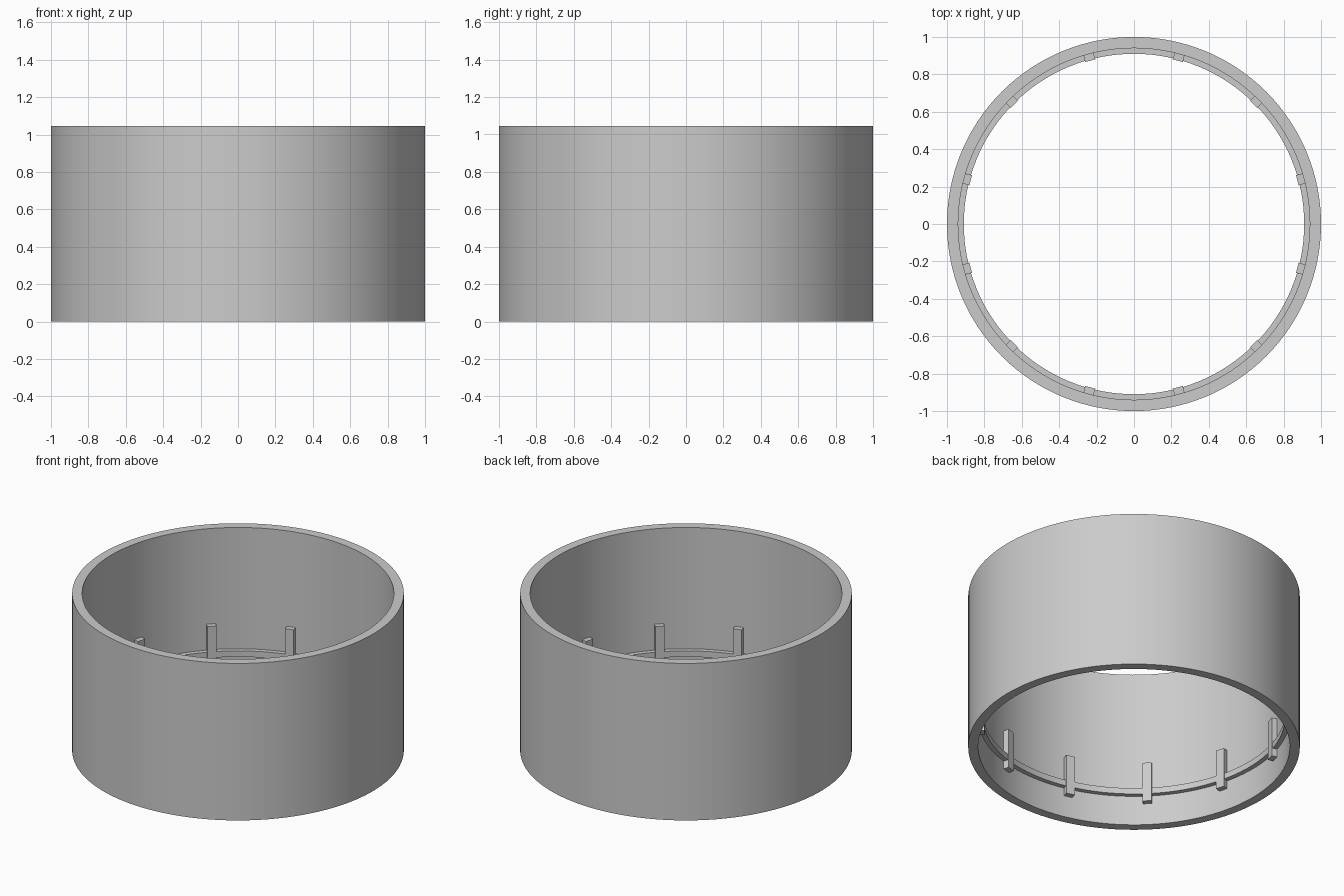
import bpy
import bmesh
from math import cos, sin, pi, radians
from mathutils import Matrix

cube = bpy.data.objects.get("Cube")
if cube:
    bpy.data.objects.remove(cube, do_unlink=True)

SEGMENTS = 128
RIBS = 12

grey = bpy.data.materials.new("plain grey")
grey.use_nodes = True
colour = (0.6, 0.6, 0.6, 1)
grey.diffuse_color = colour
grey.node_tree.nodes["Principled BSDF"].inputs["Base Color"].default_value = colour


def finish(name, bm, smooth):
    """Turn a bmesh into a named, coloured object."""
    bmesh.ops.recalc_face_normals(bm, faces=bm.faces)
    mesh = bpy.data.meshes.new(name)
    bm.to_mesh(mesh)
    bm.free()
    mesh.materials.append(grey)
    obj = bpy.data.objects.new(name, mesh)
    bpy.context.collection.objects.link(obj)
    if smooth:
        bpy.ops.object.select_all(action='DESELECT')
        obj.select_set(True)
        bpy.context.view_layer.objects.active = obj
        bpy.ops.object.shade_smooth_by_angle(angle=radians(30))
    return obj


def ring(name, inner, outer, bottom, top):
    """Sweep a rectangular section around the z axis."""
    bm = bmesh.new()
    section = [(inner, bottom), (outer, bottom), (outer, top), (inner, top)]
    loops = []
    for i in range(SEGMENTS):
        a = 2 * pi * i / SEGMENTS
        loops.append([bm.verts.new((r * cos(a), r * sin(a), z)) for r, z in section])
    for i, here in enumerate(loops):
        there = loops[(i + 1) % SEGMENTS]
        for j in range(4):
            k = (j + 1) % 4
            bm.faces.new((here[j], there[j], there[k], here[k]))
    return finish(name, bm, True)


# Outer wall, open at both ends
ring("outer_wall", 0.94, 1.0, 0, 1.045)

# Thin ledge around the inside, sunk slightly into the wall
ring("inner_ledge", 0.91, 0.95, 0.198, 0.238)

# Upright ribs spaced evenly across the ledge
bottom, top = 0.145, 0.41
near, far, width = 0.904, 0.955, 0.056
for n in range(RIBS):
    bm = bmesh.new()
    turn = Matrix.Rotation(2 * pi * (n + 0.5) / RIBS, 4, 'Z')
    place = Matrix.Translation(((near + far) / 2, 0, (bottom + top) / 2))
    size = Matrix.Diagonal((far - near, width, top - bottom, 1))
    bmesh.ops.create_cube(bm, size=1, matrix=turn @ place @ size)
    finish(f"rib_{n + 1}", bm, False)
